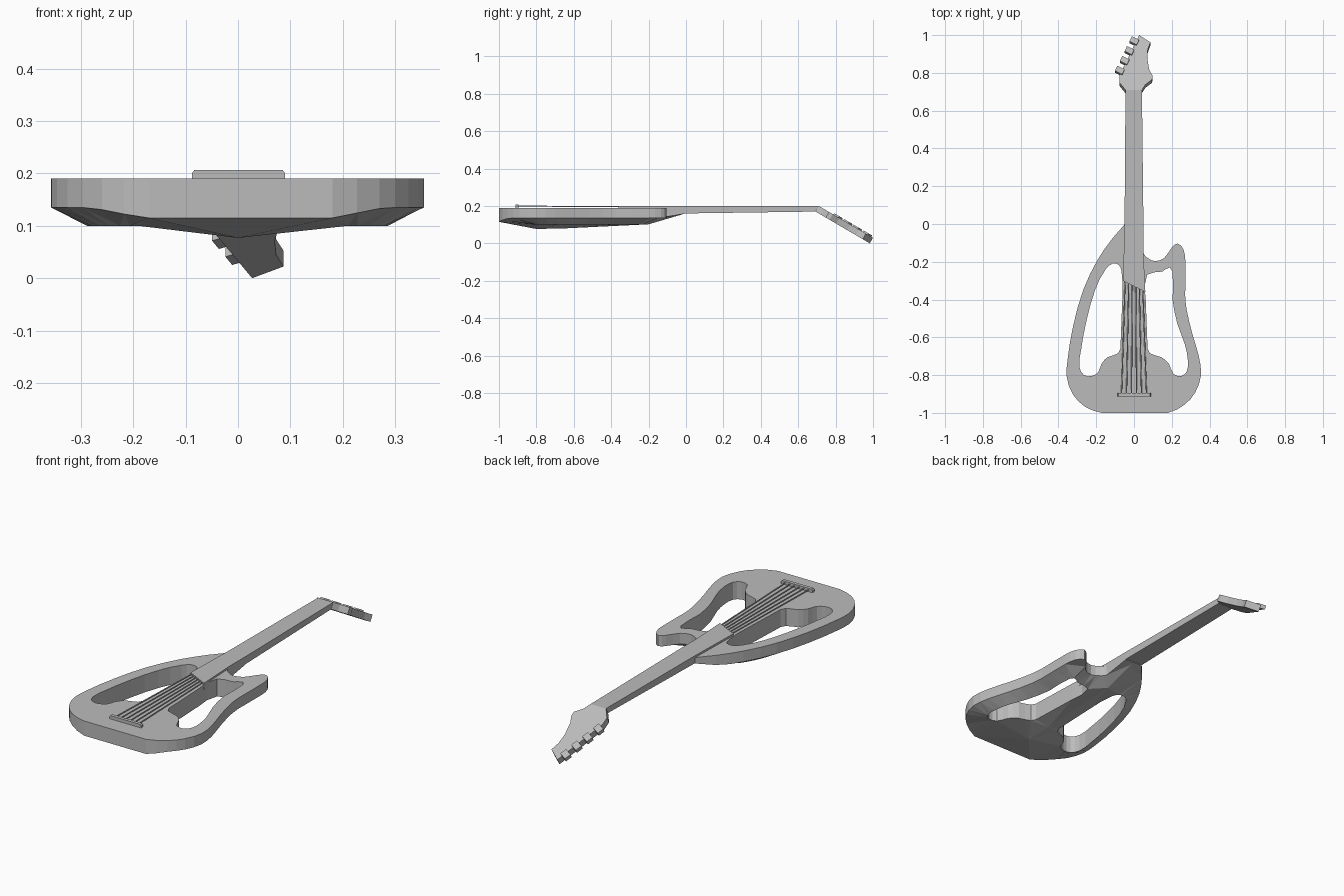
import bpy
import bmesh
import math
from mathutils import Vector
from mathutils.geometry import delaunay_2d_cdt, interpolate_bezier

if "Cube" in bpy.data.objects:
    bpy.data.objects.remove(bpy.data.objects["Cube"])

grey = bpy.data.materials.new("plain grey")
grey.diffuse_color = (0.5, 0.5, 0.5, 1)
grey.use_nodes = True
grey.node_tree.nodes["Principled BSDF"].inputs["Base Color"].default_value = grey.diffuse_color


def make(name, verts, faces):
    mesh = bpy.data.meshes.new(name)
    mesh.from_pydata([tuple(v) for v in verts], [], faces)
    bm = bmesh.new()
    bm.from_mesh(mesh)
    bmesh.ops.recalc_face_normals(bm, faces=bm.faces[:])
    bm.to_mesh(mesh)
    bm.free()
    mesh.materials.append(grey)
    ob = bpy.data.objects.new(name, mesh)
    bpy.context.collection.objects.link(ob)
    return ob


def loft(name, top, bottom):
    """Closed solid between two matching polygons."""
    n = len(top)
    faces = [list(range(n)), list(range(2 * n - 1, n - 1, -1))]
    faces += [[i, (i + 1) % n, n + (i + 1) % n, n + i] for i in range(n)]
    return make(name, list(top) + list(bottom), faces)


def rounded(points, longest=0.24):
    """Add a bowed midpoint to each short segment of a closed outline."""
    p = [Vector(q) for q in points]
    n = len(p)
    tan = [((p[i] - p[i - 1]).normalized() + (p[(i + 1) % n] - p[i]).normalized()).normalized()
           for i in range(n)]
    out = []
    for i in range(n):
        a, b = p[i], p[(i + 1) % n]
        length = (b - a).length
        out.append(a)
        if 0.03 < length < longest and b.y < -0.01 and a.y < -0.01:
            h = length / 3
            m = interpolate_bezier(a.to_3d(), (a + tan[i] * h).to_3d(),
                                   (b - tan[(i + 1) % n] * h).to_3d(), b.to_3d(), 3)[1]
            out.append(m.to_2d())
    return out


def inside(pt, loop):
    hit = False
    for i, a in enumerate(loop):
        b = loop[i - 1]
        if (a.y > pt.y) != (b.y > pt.y) and pt.x < (b.x - a.x) * (pt.y - a.y) / (b.y - a.y) + a.x:
            hit = not hit
    return hit


def clamp(t):
    return max(0.0, min(1.0, t))


# Body outline and the two openings
outer = rounded([
    (-.17, -1), (.18, -1), (.27, -.955), (.325, -.89), (.355, -.80), (.343, -.70),
    (.31, -.585), (.278, -.45), (.271, -.38), (.272, -.2), (.262, -.135), (.23, -.103),
    (.2, -.125), (.16, -.18), (.11, -.197), (.066, -.175), (.048, -.15), (.048, -.005),
    (-.05, -.002), (-.115, -.077), (-.193, -.19), (-.268, -.347), (-.32, -.53),
    (-.352, -.72), (-.356, -.81), (-.325, -.90), (-.26, -.967)])
left_hole = rounded([
    (-.115, -.21), (-.082, -.215), (-.066, -.25), (-.062, -.40), (-.072, -.66),
    (-.085, -.685), (-.14, -.705), (-.172, -.74), (-.19, -.785), (-.225, -.805),
    (-.265, -.80), (-.288, -.76), (-.28, -.665), (-.25, -.505), (-.205, -.347), (-.15, -.24)])
right_hole = rounded([
    (.07, -.268), (.15, -.252), (.19, -.23), (.203, -.25), (.204, -.40), (.23, -.53),
    (.27, -.64), (.285, -.72), (.28, -.78), (.25, -.805), (.21, -.795), (.185, -.74),
    (.145, -.705), (.085, -.685), (.072, -.66), (.062, -.40)])
TOP = 0.19


def rim_height(p):
    """Lower edge of the outer wall: dips at the tail, rises at the heel."""
    z = 0.135 + 0.025 * clamp((p.y + 0.1) / 0.1)
    if p.y < -0.9:
        z -= 0.02 * clamp((0.28 - abs(p.x)) / 0.1)
    return z


def build_body():
    pts, edges, low = [], [], []
    for loop in (outer, left_hole, right_hole):
        s, n = len(pts), len(loop)
        pts += loop
        edges += [(s + i, s + (i + 1) % n) for i in range(n)]
        low += [rim_height(p) if loop is outer else 0.10 for p in loop]
    n, walls = len(pts), list(edges)
    # keel along the underside
    keel = [(-.8, .077), (-.65, .08), (-.2, .102), (-.02, .155)]
    edges += [(n + i, n + i + 1) for i in range(len(keel) - 1)]

    def fill(points, constraints):
        v, _, f, orig, _, _ = delaunay_2d_cdt(points, constraints, [], 0, 1e-6)
        keep = []
        for face in f:
            c = sum((v[i] for i in face), Vector((0, 0))) / 3
            if inside(c, outer) and not inside(c, left_hole) and not inside(c, right_hole):
                keep.append([orig[i][0] for i in face])
        return keep

    upper = fill(pts, walls)
    under = fill(pts + [Vector((0, y)) for y, z in keel], edges)
    verts = [(p.x, p.y, TOP) for p in pts] + [(p.x, p.y, z) for p, z in zip(pts, low)]
    verts += [(0, y, z) for y, z in keel]
    faces = upper + [[i + n for i in f] for f in under]
    faces += [[a, b, b + n, a + n] for a, b in walls]
    make("body", verts, faces)


build_body()

# Neck with fingerboard, ending in a slanted edge over the body
neck = [(-.058, -.30), (.06, -.36), (.05, -.15), (.05, 0), (.042, .71), (-.045, .71), (-.05, 0)]
loft("neck", [(x, y, .20) for x, y in neck],
     [(x * .97, y - (.018 if y > .5 else 0), .16 + .01 * clamp(y / .7)) for x, y in neck])

# Headstock, tilted back from the end of the neck
SLOPE = 0.586
TILT = math.atan(SLOPE)


def head_point(x, y, depth):
    return (x, y - depth * math.sin(TILT), .2 - SLOPE * (y - .71) - depth * math.cos(TILT))


def head_plate(name, pts, d0, d1):
    loft(name, [head_point(x, y, d0) for x, y in pts], [head_point(x, y, d1) for x, y in pts])


head_plate("headstock", [
    (-.045, .71), (-.078, .75), (-.078, .785), (.027, 1.0), (.087, .962), (.073, .925),
    (.07, .88), (.08, .82), (.098, .785), (.096, .765), (.06, .738), (.042, .71)], 0, .0347)

# Tuning pegs along the slanted side
along = Vector((.105, .215)).normalized()
out = Vector((-along.y, along.x))
for i in range(4):
    c = Vector((-.078, .785)) + along * (.025 + .058 * i)
    q = [c + along * a + out * b for a, b in ((-.015, -.012), (.015, -.012), (.015, .03), (-.015, .03))]
    head_plate(f"tuning_peg_{i + 1}", q, -.008, .012)

# Bridge with bevelled top corners
profile = [(-.088, .185), (.09, .185), (.09, .2), (.085, .207), (-.083, .207), (-.088, .2)]
loft("bridge", [(x, -.912, z) for x, z in profile], [(x, -.895, z) for x, z in profile])

# Six strings from the bridge to the fingerboard
for i in range(6):
    t = i / 5 * 2 - 1
    ring = [(math.cos(k * math.pi / 3) * .003, math.sin(k * math.pi / 3) * .003) for k in range(6)]
    y1 = -.33 - .027 * t + .005
    loft(f"string_{i + 1}", [(.066 * t + a, -.9, .199 + b) for a, b in ring],
         [(.047 * t + a, y1, .197 + b) for a, b in ring])
